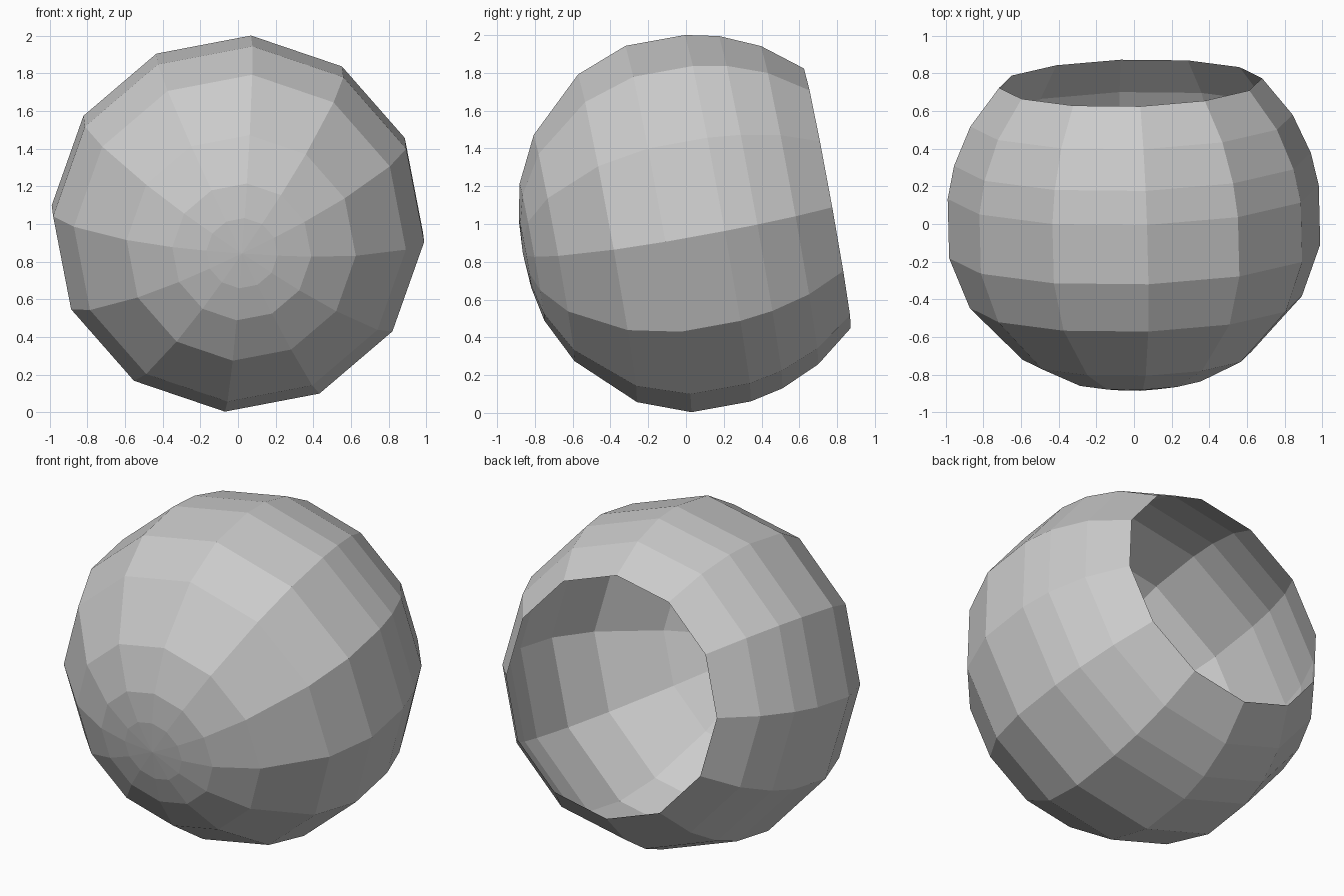
import bpy, bmesh, math
from mathutils import Matrix

if "Cube" in bpy.data.objects:
    bpy.data.objects.remove(bpy.data.objects["Cube"])

SIDES = 12
PHASE = math.radians(-4)
# (position along axis, radius), from front dome to open rim
PROFILE = [(-0.866, 0.19), (-0.829, 0.37), (-0.71, 0.61), (-0.422, 0.884),
           (-0.148, 0.988), (0.172, 0.988), (0.349, 0.95), (0.558, 0.858),
           (0.761, 0.70)]

bm = bmesh.new()

# rings around the y axis
rings = []
for s, r in PROFILE:
    ring = []
    for i in range(SIDES):
        a = math.pi / 2 + PHASE + i * 2 * math.pi / SIDES
        ring.append(bm.verts.new((r * math.cos(a), s, r * math.sin(a))))
    rings.append(ring)

# front fan closing the dome
pole = bm.verts.new((0, -0.878, 0))
for i in range(SIDES):
    bm.faces.new((pole, rings[0][i], rings[0][(i + 1) % SIDES]))

# side bands, back left open
for a, b in zip(rings, rings[1:]):
    for i in range(SIDES):
        j = (i + 1) % SIDES
        bm.faces.new((a[i], b[i], b[j], a[j]))

bmesh.ops.recalc_face_normals(bm, faces=bm.faces)

# lean the axis upward at the back with a slight turn
bm.transform(Matrix.Translation((0, 0, 1))
             @ Matrix.Rotation(math.radians(1.4), 4, 'Z')
             @ Matrix.Rotation(math.radians(10.3), 4, 'X'))

# make sure normals face outward
centre_face = max(bm.faces, key=lambda f: f.calc_center_median().z)
if centre_face.normal.z < 0:
    bmesh.ops.reverse_faces(bm, faces=bm.faces)

mesh = bpy.data.meshes.new("open_shell")
bm.to_mesh(mesh)
bm.free()
bpy.context.collection.objects.link(bpy.data.objects.new("open_shell", mesh))
